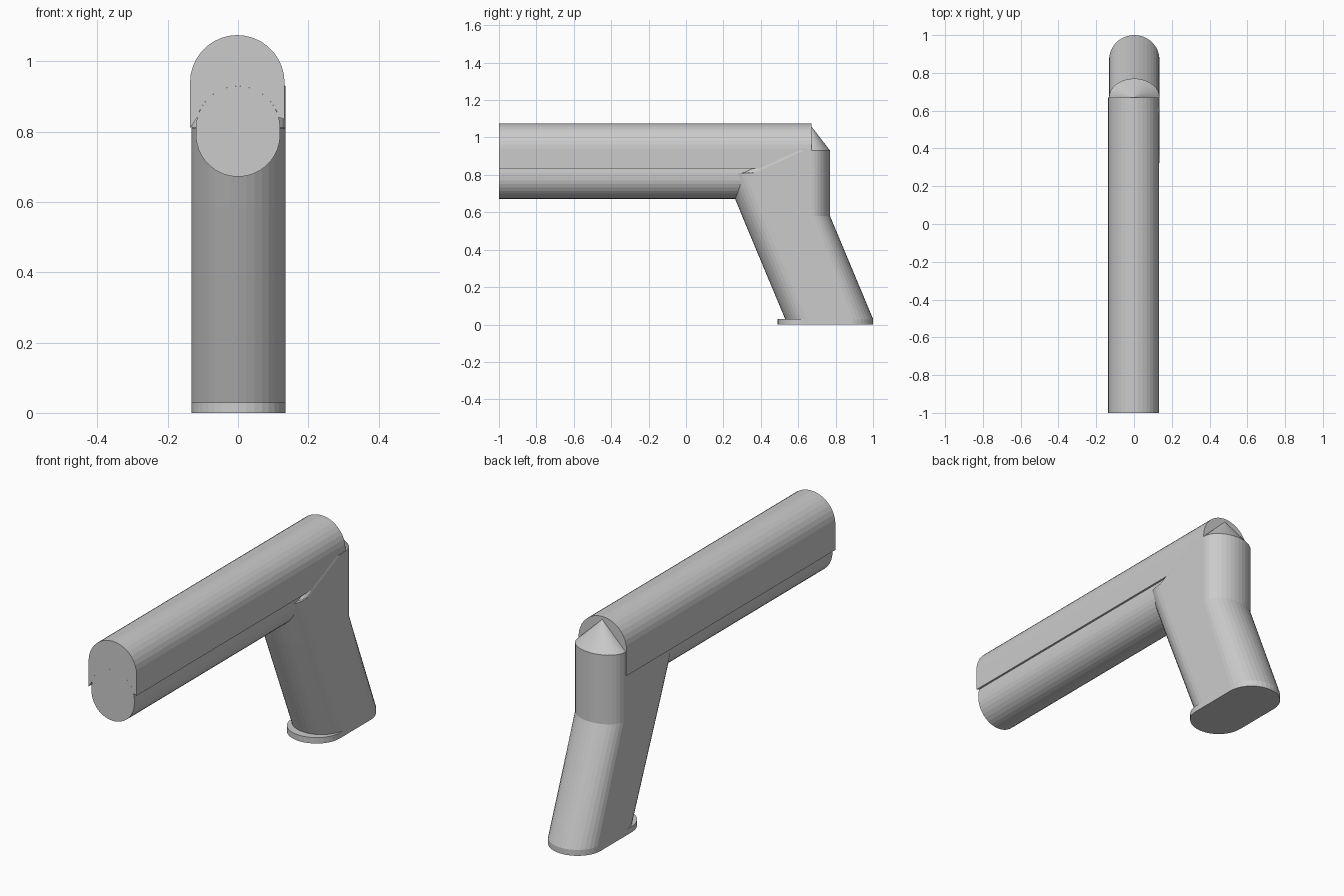
import bpy, bmesh
from math import sin, cos, pi, radians

if "Cube" in bpy.data.objects:
    bpy.data.objects.remove(bpy.data.objects["Cube"])

SEG = 18  # facets per half-round


def arc(cx, cy, rx, ry, start, end, n=SEG):
    """Points on an elliptical arc, angles in degrees."""
    pts = []
    for i in range(n + 1):
        a = radians(start + (end - start) * i / n)
        pts.append((cx + rx * cos(a), cy + ry * sin(a)))
    return pts


def finish(name, bm):
    bmesh.ops.recalc_face_normals(bm, faces=bm.faces)
    mesh = bpy.data.meshes.new(name)
    bm.to_mesh(mesh)
    bm.free()
    obj = bpy.data.objects.new(name, mesh)
    bpy.context.collection.objects.link(obj)
    return obj


def loft(name, rings):
    """Skin matching closed rings and cap both ends."""
    bm = bmesh.new()
    loops = [[bm.verts.new(p) for p in ring] for ring in rings]
    for a, b in zip(loops, loops[1:]):
        for i in range(len(a)):
            j = (i + 1) % len(a)
            bm.faces.new((a[i], a[j], b[j], b[i]))
    bm.faces.new(loops[0])
    bm.faces.new(loops[-1])
    return finish(name, bm)


def along_y(name, profile, y0, y1):
    return loft(name, [[(x, y, z) for x, z in profile] for y in (y0, y1)])


def grip_ring(z, front, back, back_depth, cx=0.0015, half=0.1335, front_depth=0.13):
    """Horizontal section with flat sides and rounded front and back."""
    pts = arc(cx, front + front_depth, half, front_depth, 180, 360)
    pts += arc(cx, back - back_depth, half, back_depth, 0, 180)
    return [(x, y, z) for x, y in pts]


# Upper slide: arched shell whose thin side edges hang over the lower tube
outer = arc(-0.002, 0.94, 0.1345, 0.135, 0, 180)
inner = arc(0, 0.81, 0.12, 0.12, 165, 15)
along_y("upper_slide",
        outer + [(-0.1365, 0.81)] + inner + [(0.1325, 0.835)], -1.0, 0.67)

# Lower tube under the slide
tube = arc(0, 0.81, 0.12, 0.12, 0, 180) + arc(0, 0.792, 0.12, 0.12, 180, 360)
along_y("lower_tube", tube, -1.0, 0.6)

# Slanted grip with an upright upper rear and sloping shoulder
loft("grip", [
    grip_ring(0.03, 0.53, 1.00, 0.13),
    grip_ring(0.58, 0.30, 0.77, 0.10),
    grip_ring(0.81, 0.207, 0.77, 0.10),
    grip_ring(0.812, 0.24, 0.77, 0.10),
    grip_ring(0.93, 0.50, 0.77, 0.10),
])

# Base plate
loft("base_plate", [grip_ring(z, 0.49, 1.0, 0.13) for z in (0.0, 0.03)])

# Half-cone cap behind the slide
bm = bmesh.new()
base = [bm.verts.new((x, y, 0.93)) for x, y in arc(0.0015, 0.67, 0.1335, 0.10, 0, 180)]
tip = bm.verts.new((0, 0.67, 1.06))
for a, b in zip(base, base[1:] + base[:1]):
    bm.faces.new((a, b, tip))
bm.faces.new(base)
finish("rear_cap", bm)
